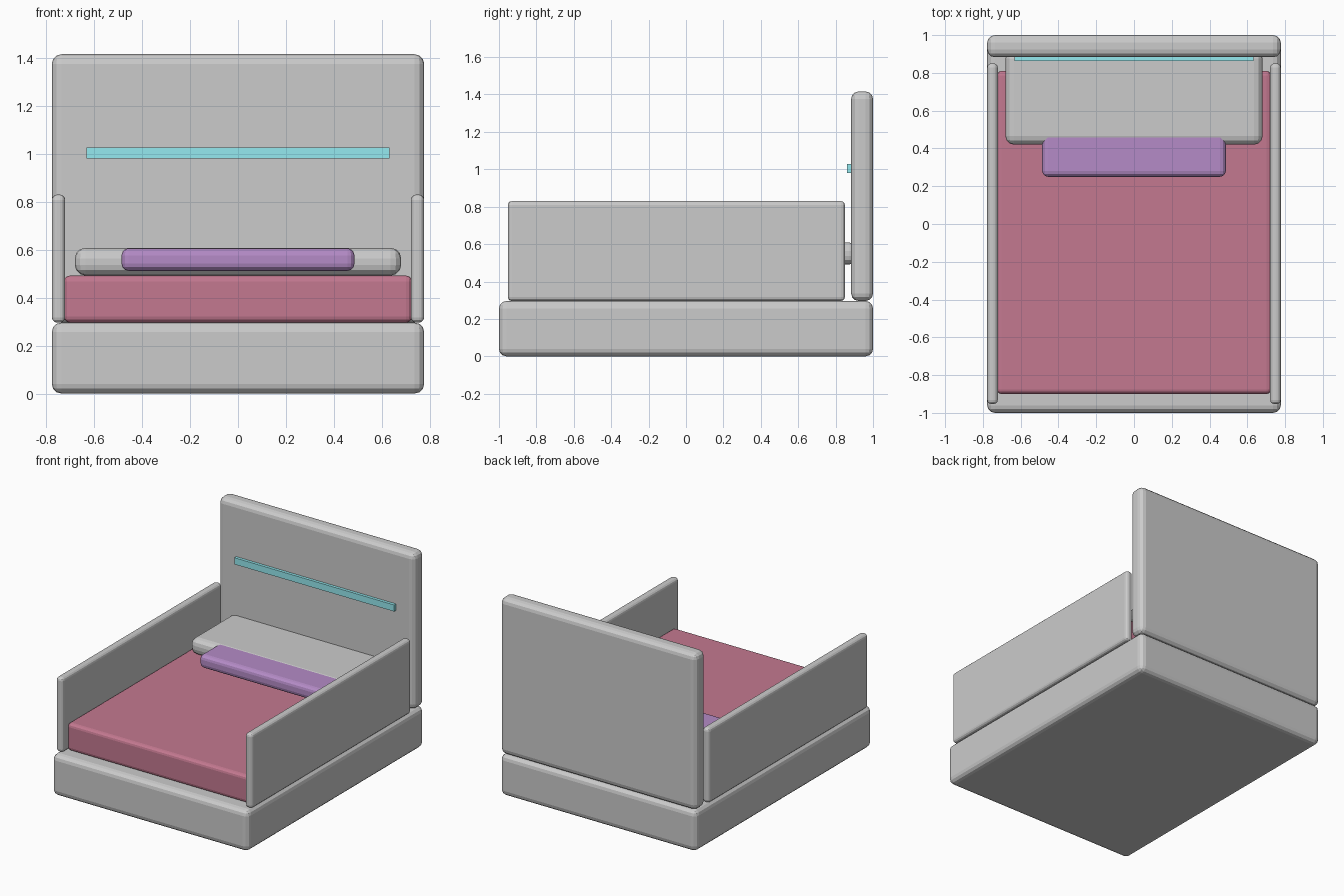
import bpy

if "Cube" in bpy.data.objects:
    bpy.data.objects.remove(bpy.data.objects["Cube"])


def material(name, rgb):
    mat = bpy.data.materials.new(name)
    mat.diffuse_color = (*rgb, 1)
    mat.use_nodes = True
    mat.node_tree.nodes["Principled BSDF"].inputs["Base Color"].default_value = mat.diffuse_color
    return mat


def block(name, x, y, z, bevel=0, mat=None):
    """Box spanning the given (min, max) ranges with rounded edges."""
    bpy.ops.mesh.primitive_cube_add(size=1, location=[sum(r) / 2 for r in (x, y, z)])
    ob = bpy.context.object
    ob.name = name
    ob.scale = [r[1] - r[0] for r in (x, y, z)]
    bpy.ops.object.transform_apply(location=False, rotation=False, scale=True)
    if bevel:
        mod = ob.modifiers.new("rounded_edges", 'BEVEL')
        mod.width = bevel
        mod.segments = 3
    if mat:
        ob.data.materials.append(mat)
    return ob


red = material("mattress_red", (0.55, 0.19, 0.28))
purple = material("cushion_purple", (0.46, 0.26, 0.57))
cyan = material("light_cyan", (0.3, 0.82, 0.87))

# Frame: base, headboard and the two side panels
block("base", (-0.777, 0.777), (-1, 1), (0, 0.296), 0.04)
block("headboard", (-0.777, 0.777), (0.883, 1), (0.296, 1.416), 0.04)
for side, x in (("left", (-0.777, -0.721)), ("right", (0.721, 0.777))):
    block(side + "_side_panel", x, (-0.953, 0.85), (0.296, 0.83), 0.022)

# Bedding
block("mattress", (-0.726, 0.726), (-0.9, 0.81), (0.296, 0.492), 0.025, red)
block("pillow", (-0.681, 0.681), (0.42, 0.92), (0.492, 0.608), 0.045, )
block("cushion", (-0.486, 0.486), (0.25, 0.55), (0.512, 0.606), 0.03, purple)

# Light strip on the headboard
block("light_strip", (-0.633, 0.633), (0.862, 0.89), (0.98, 1.027), 0, cyan)
